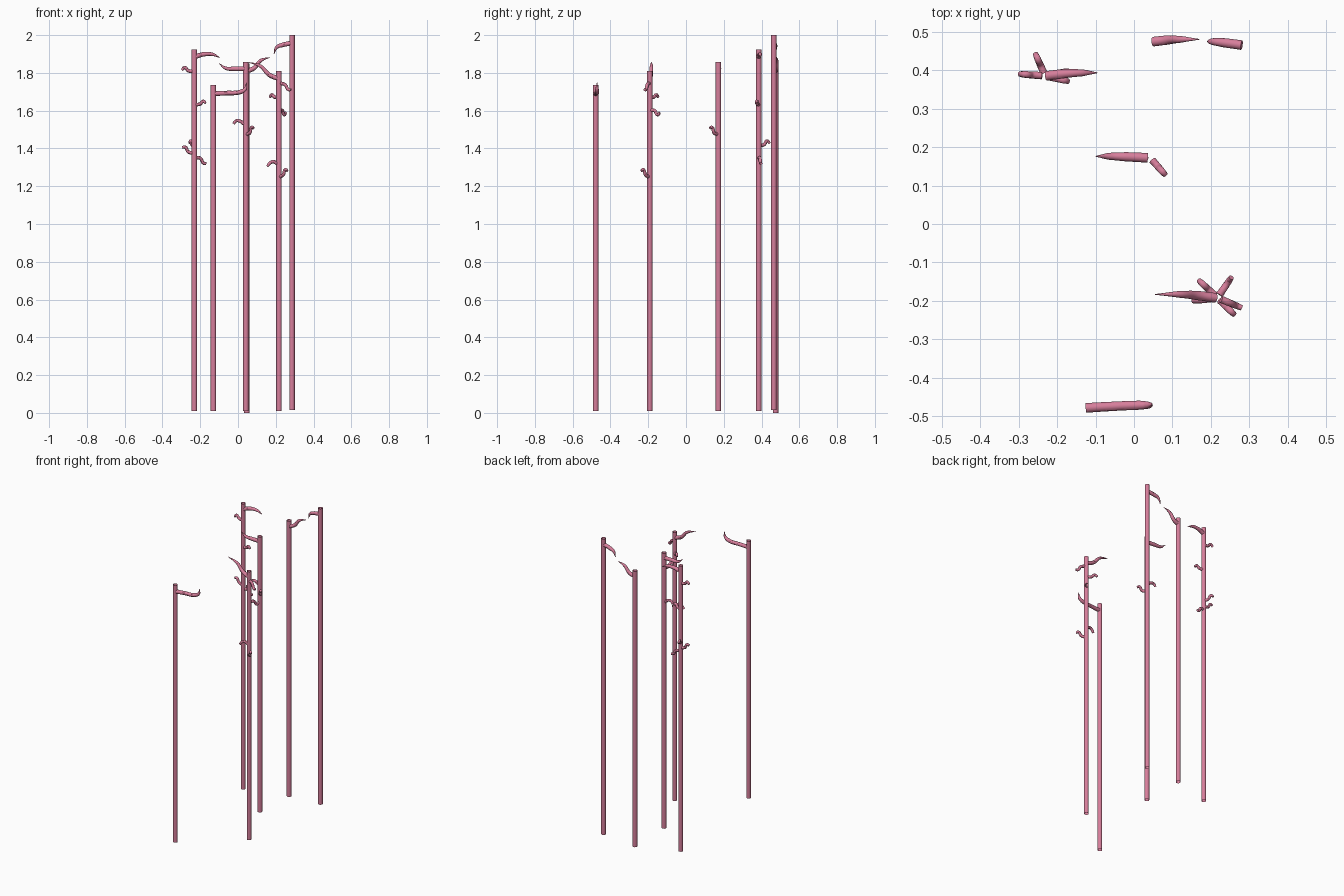
import bpy, bmesh

if "Cube" in bpy.data.objects:
    bpy.data.objects.remove(bpy.data.objects["Cube"])

pink = bpy.data.materials.new("pink_bark")
pink.diffuse_color = (0.68, 0.21, 0.33, 1)
pink.use_nodes = True
pink.node_tree.nodes["Principled BSDF"].inputs["Base Color"].default_value = pink.diffuse_color


def finish(obj):
    obj.data.materials.clear()
    obj.data.materials.append(pink)
    for p in obj.data.polygons:
        p.material_index = 0
    bpy.ops.object.select_all(action='DESELECT')
    obj.select_set(True)
    bpy.context.view_layer.objects.active = obj
    bpy.ops.object.shade_smooth_by_angle()


def trunk(name, x, y, z0, z1, r=0.0145):
    """Open-ended straight tube."""
    bm = bmesh.new()
    bmesh.ops.create_cone(bm, cap_ends=False, segments=24, radius1=r, radius2=r, depth=z1 - z0)
    bmesh.ops.translate(bm, verts=bm.verts, vec=(x, y, (z0 + z1) / 2))
    me = bpy.data.meshes.new(name)
    bm.to_mesh(me)
    bm.free()
    obj = bpy.data.objects.new(name, me)
    bpy.context.collection.objects.link(obj)
    finish(obj)


def branch(name, pts, radii):
    """Smooth curved tube with a radius per point."""
    cu = bpy.data.curves.new(name, 'CURVE')
    cu.dimensions = '3D'
    cu.bevel_depth = 1.0
    cu.bevel_resolution = 4
    cu.use_fill_caps = True
    cu.resolution_u = 8
    sp = cu.splines.new('BEZIER')
    sp.bezier_points.add(len(pts) - 1)
    for bp, co, r in zip(sp.bezier_points, pts, radii):
        bp.co = co
        bp.radius = r
        bp.handle_left_type = bp.handle_right_type = 'AUTO'
    obj = bpy.data.objects.new(name, cu)
    bpy.context.collection.objects.link(obj)
    bpy.ops.object.select_all(action='DESELECT')
    obj.select_set(True)
    bpy.context.view_layer.objects.active = obj
    bpy.ops.object.convert(target='MESH')
    finish(bpy.context.view_layer.objects.active)


# Trunks: x, y, bottom, top
trunks = {
    "a": (-0.231, 0.385, 0.01, 1.925),
    "b": (-0.130, -0.478, 0.01, 1.735),
    "c": (0.042, 0.172, 0.01, 1.857),
    "d": (0.217, -0.192, 0.01, 1.81),
    "e": (0.286, 0.465, 0.015, 2.0),
    "f": (0.047, 0.474, 0.0, 1.85),
}
for k, v in trunks.items():
    trunk("trunk_" + k, *v)

# Long tapering top branches: y at tip, then (x, z) path
long_branches = {
    "a": (0.393, [(-0.228, 1.885), (-0.185, 1.898), (-0.135, 1.898), (-0.095, 1.88)]),
    "b": (-0.471, [(-0.125, 1.69), (-0.065, 1.693), (0.015, 1.70), (0.038, 1.715), (0.045, 1.75)]),
    "c": (0.176, [(0.036, 1.822), (-0.02, 1.822), (-0.065, 1.825), (-0.10, 1.85)]),
    "d": (-0.183, [(0.212, 1.77), (0.165, 1.79), (0.12, 1.835), (0.055, 1.857)]),
    "e": (0.474, [(0.280, 1.957), (0.235, 1.948), (0.205, 1.935), (0.190, 1.90)]),
    "f": (0.480, [(0.050, 1.81), (0.085, 1.825), (0.12, 1.865), (0.17, 1.882)]),
}
for k, (y1, path) in long_branches.items():
    y0, n = trunks[k][1], len(path) - 1
    pts = [(x, y0 + (y1 - y0) * min(1, 2 * i / n), z) for i, (x, z) in enumerate(path)]
    radii = [0.0125 - 0.0015 * i / n for i in range(n)] + [0.001]
    radii[-2] = 0.009
    branch("long_branch_" + k, pts, radii)

# Short wavy twigs: trunk, tip offset, heights along the twig
twigs = [
    ("a", -0.066, 0.005, (1.808, 1.812, 1.828, 1.815)),
    ("a", 0.060, -0.014, (1.632, 1.635, 1.650, 1.640)),
    ("a", -0.064, 0.004, (1.375, 1.382, 1.408, 1.405)),
    ("a", -0.025, 0.057, (1.415, 1.420, 1.440, 1.428)),
    ("a", 0.062, 0.013, (1.350, 1.348, 1.322, 1.320)),
    ("d", -0.048, 0.045, (1.670, 1.672, 1.684, 1.672)),
    ("d", 0.063, -0.026, (1.745, 1.738, 1.712, 1.710)),
    ("d", 0.036, 0.053, (1.602, 1.600, 1.578, 1.590)),
    ("d", -0.062, -0.008, (1.320, 1.330, 1.322, 1.305)),
    ("d", 0.044, -0.044, (1.250, 1.260, 1.288, 1.282)),
    ("c", -0.066, 0.002, (1.530, 1.545, 1.546, 1.530)),
    ("c", 0.040, -0.045, (1.475, 1.482, 1.512, 1.508)),
]
for i, (k, dx, dy, zs) in enumerate(twigs):
    x, y = trunks[k][:2]
    pts = [(x + dx * t, y + dy * t, z) for t, z in zip((0.15, 0.5, 0.78, 1.0), zs)]
    branch(f"twig_{i + 1}", pts, (0.0095, 0.009, 0.0085, 0.007))
